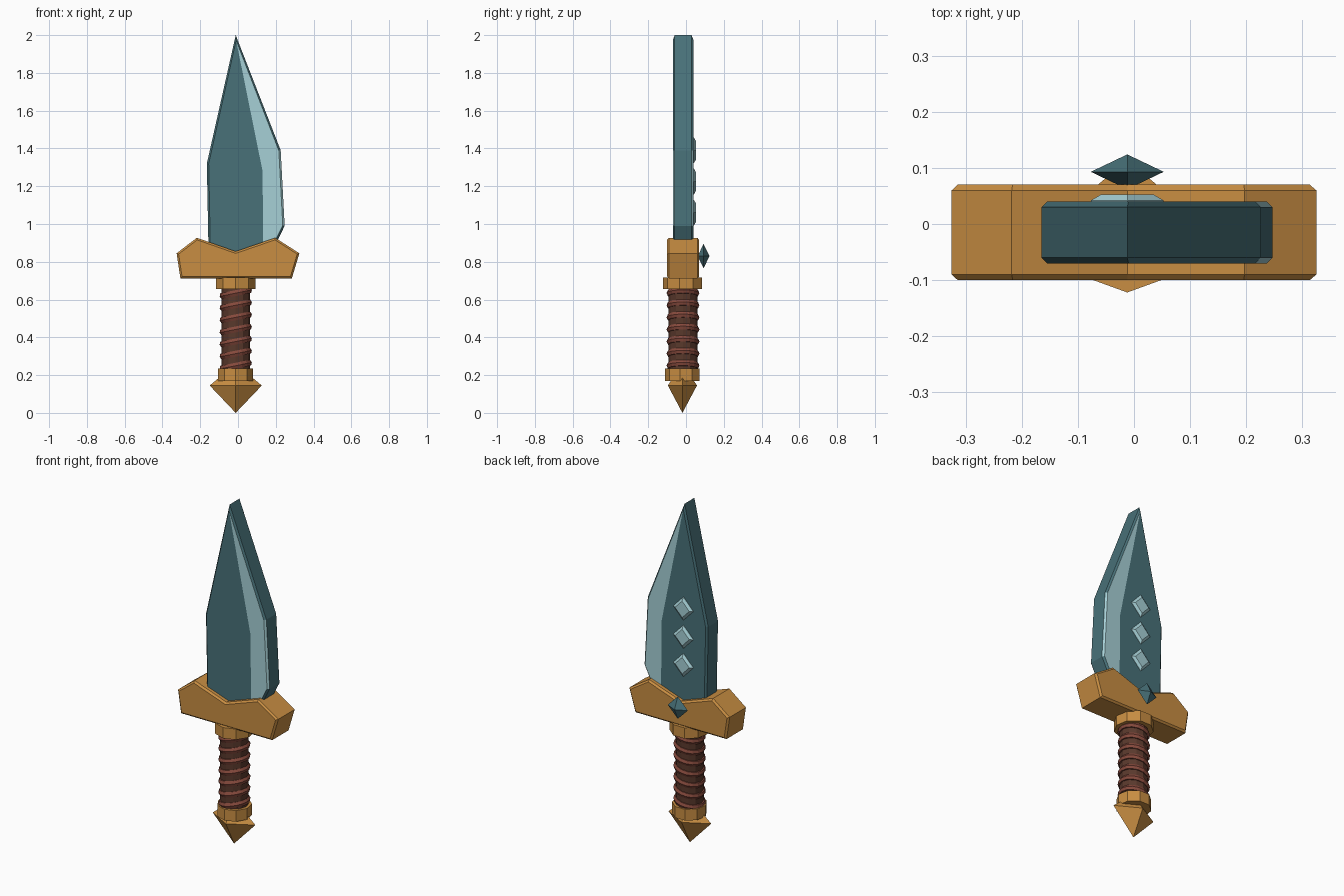
import bpy, bmesh, math
from mathutils import Matrix, Vector

if "Cube" in bpy.data.objects:
    bpy.data.objects.remove(bpy.data.objects["Cube"], do_unlink=True)

CX, CY = -0.012, -0.016   # axis of the weapon


def material(name, rgb):
    m = bpy.data.materials.new(name)
    m.use_nodes = True
    m.diffuse_color = (*rgb, 1)
    m.node_tree.nodes["Principled BSDF"].inputs["Base Color"].default_value = (*rgb, 1)
    return m


TEAL = material("dark teal steel", (0.065, 0.165, 0.19))
PALE = material("pale blue steel", (0.38, 0.63, 0.67))
GOLD = material("warm gold", (0.58, 0.27, 0.055))
BROWN = material("dark brown leather", (0.10, 0.04, 0.025))
RED = material("red brown wrap", (0.24, 0.068, 0.046))


def finish(name, bm, *mats):
    bmesh.ops.recalc_face_normals(bm, faces=bm.faces)
    mesh = bpy.data.meshes.new(name)
    bm.to_mesh(mesh)
    bm.free()
    for m in mats:
        mesh.materials.append(m)
    ob = bpy.data.objects.new(name, mesh)
    bpy.context.collection.objects.link(ob)
    return ob


def inset(points, d):
    """Mitred inset of a clockwise outline, with long mitres limited."""
    pts = [Vector(p) for p in points]
    out = []
    for i, p in enumerate(pts):
        a = (p - pts[i - 1]).normalized()
        b = (pts[(i + 1) % len(pts)] - p).normalized()
        na, nb = Vector((a.y, -a.x)), Vector((b.y, -b.x))
        n = (na + nb).normalized()
        out.append(p + n * d / max(n.dot(na), 0.35))
    return out


def chamfered_plate(bm, outline, y0, y1, c, seam=None):
    """Plate with chamfered rims; seam = (start, middle point, end) splits the caps."""
    small = inset(outline, c)
    rings = []
    for pts, y in ((small, y0), (outline, y0 + c), (outline, y1 - c), (small, y1)):
        rings.append([bm.verts.new((p[0], y, p[1])) for p in pts])
    n = len(outline)
    for r, s in zip(rings, rings[1:]):
        for i in range(n):
            j = (i + 1) % n
            bm.faces.new((r[i], r[j], s[j], s[i]))
    for ring, y in ((rings[0], y0), (rings[3], y1)):
        if not seam:
            bm.faces.new(ring)
            continue
        start, mid, end = seam
        m = bm.verts.new((mid[0], y, mid[1]))
        edge = bm.faces.new(ring[start:end + 1] + [m])
        edge.material_index = 1
        bm.faces.new(ring[end:] + ring[:start + 1] + [m])


def bipyramid(name, centre, rx, ry, up, down, mat):
    bm = bmesh.new()
    x, y, z = centre
    top, low = bm.verts.new((x, y, z + up)), bm.verts.new((x, y, z - down))
    belt = [bm.verts.new((x + a * rx, y + b * ry, z))
            for a, b in ((1, 0), (0, 1), (-1, 0), (0, -1))]
    for i in range(4):
        for tip in (top, low):
            bm.faces.new((belt[i], belt[(i + 1) % 4], tip))
    return finish(name, bm, mat)


def cylinder(name, r, z0, z1, sides, mat):
    bm = bmesh.new()
    place = Matrix.Translation((CX, CY, (z0 + z1) / 2)) @ Matrix.Rotation(-math.pi / 2, 4, 'Z')
    ret = bmesh.ops.create_cone(bm, cap_ends=True, segments=sides, radius1=r,
                                radius2=r, depth=z1 - z0)
    # put one corner on the front
    v = max(ret["verts"], key=lambda q: q.co.x)
    turn = Matrix.Rotation(-math.atan2(v.co.y, v.co.x), 4, 'Z')
    bmesh.ops.transform(bm, matrix=place @ turn, verts=bm.verts)
    return finish(name, bm, mat)


# Blade: dark body with a pale cutting edge on both sides
blade_outline = [(CX, 2.0), (0.226, 1.39), (0.247, 0.99), (0.21, 0.915),
                 (0.143, 0.88), (0.14, 0.8), (-0.155, 0.8), (-0.165, 1.32)]
bm = bmesh.new()
chamfered_plate(bm, blade_outline, -0.07, 0.04, 0.01, seam=(0, (0.13, 1.28), 4))
bm.faces.ensure_lookup_table()
for f in bm.faces:   # pale rim beside the straight cutting edge
    c = f.calc_center_median()
    f.normal_update()
    if c.x > 0.22 and 1.1 < c.z < 1.3 and abs(f.normal.y) > 0.3:
        f.material_index = 1
finish("blade", bm, TEAL, PALE)

# Guard
guard_outline = [(-0.325, 0.845), (-0.218, 0.927), (CX, 0.855), (0.197, 0.927),
                 (0.325, 0.845), (0.285, 0.712), (-0.305, 0.712)]
bm = bmesh.new()
chamfered_plate(bm, guard_outline, -0.10, 0.07, 0.01)
finish("guard", bm, GOLD)

# Raised diamond studs on the back of the blade
for k, z in enumerate((1.06, 1.225, 1.39)):
    bm = bmesh.new()
    rings = [[bm.verts.new((CX + a * r, y, z + b * r * 1.05))
              for a, b in ((1, 0), (0, 1), (-1, 0), (0, -1))]
             for r, y in ((0.065, 0.03), (0.065, 0.042), (0.046, 0.053))]
    for r, s in zip(rings, rings[1:]):
        for i in range(4):
            bm.faces.new((r[i], r[(i + 1) % 4], s[(i + 1) % 4], s[i]))
    bm.faces.new(rings[0])
    bm.faces.new(rings[2])
    finish(f"blade_stud_{k + 1}", bm, PALE)

# Gem, pommel and collars
bipyramid("guard_gem", (CX, 0.093, 0.83), 0.065, 0.031, 0.065, 0.065, TEAL)
bipyramid("pommel", (CX, -0.019, 0.145), 0.138, 0.077, 0.115, 0.145, GOLD)
cylinder("upper_collar", 0.106, 0.655, 0.718, 9, GOLD)
cylinder("lower_collar", 0.094, 0.17, 0.235, 9, GOLD)

# Grip with slanted wrap rings
cylinder("grip", 0.076, 0.2, 0.69, 12, BROWN)
bm = bmesh.new()
COUNT, SIDES, PROFILE = 7, 16, 6
for k in range(COUNT):
    z = 0.25 + k * 0.064
    tilt = Matrix.Translation((CX, CY, z)) @ Matrix.Rotation(-0.2, 4, 'Y')
    grid = []
    for i in range(SIDES):
        a = 2 * math.pi * i / SIDES
        loop = []
        for j in range(PROFILE):
            b = 2 * math.pi * j / PROFILE
            r = 0.073 + 0.014 * math.cos(b)
            loop.append(bm.verts.new(tilt @ Vector(
                (r * math.cos(a), r * math.sin(a), 0.018 * math.sin(b)))))
        grid.append(loop)
    for i in range(SIDES):
        p, q = grid[i], grid[(i + 1) % SIDES]
        for j in range(PROFILE):
            j2 = (j + 1) % PROFILE
            bm.faces.new((p[j], q[j], q[j2], p[j2]))
finish("grip_wrap", bm, RED)
